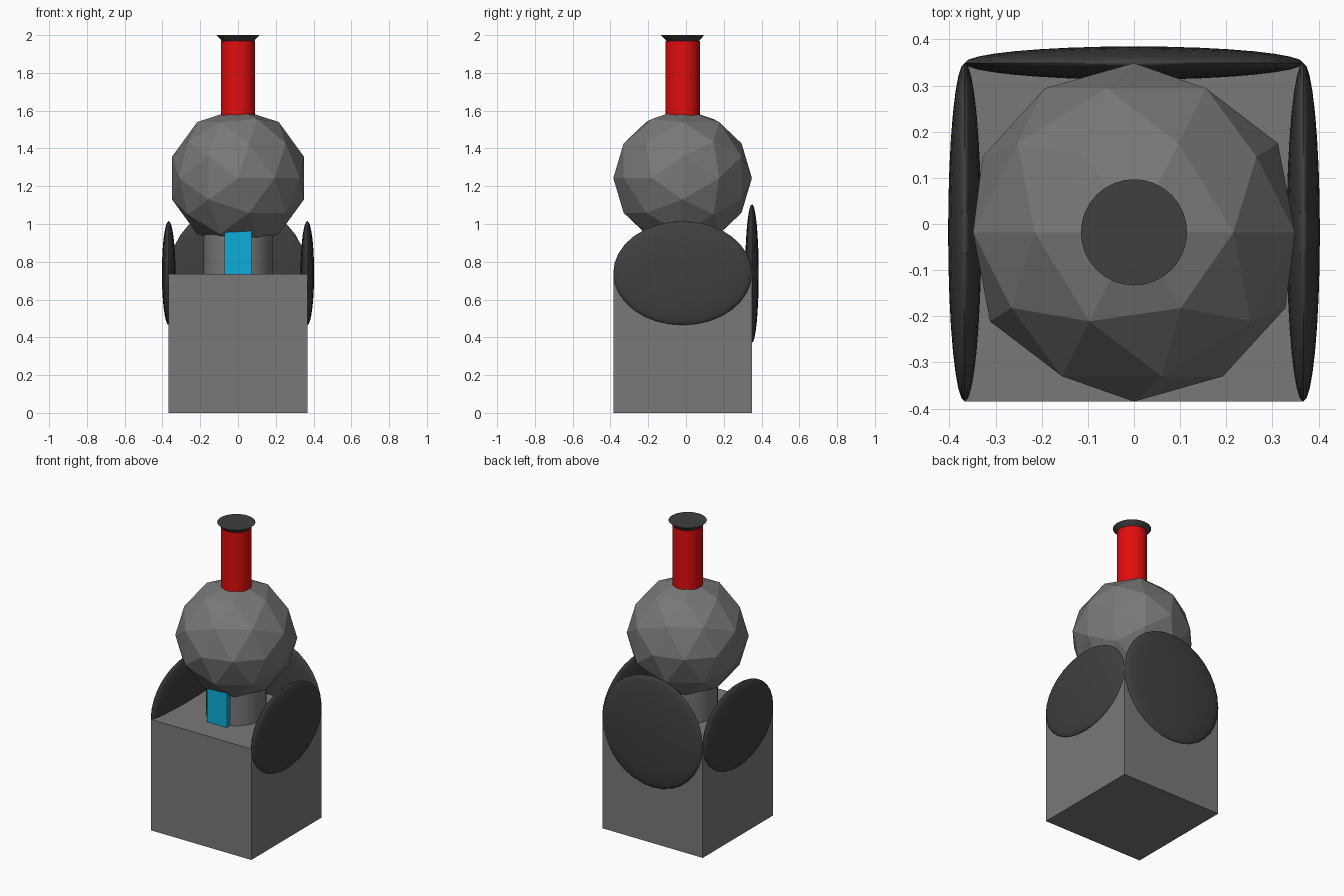
import bpy, math

if "Cube" in bpy.data.objects:
    bpy.data.objects.remove(bpy.data.objects["Cube"])

CY = -0.018  # shared centre line of body, head and chimney


def material(name, rgb):
    m = bpy.data.materials.new(name)
    m.diffuse_color = (*rgb, 1)
    m.use_nodes = True
    m.node_tree.nodes["Principled BSDF"].inputs["Base Color"].default_value = m.diffuse_color
    return m


grey = material("mid grey", (0.19, 0.19, 0.19))
dark = material("dark grey", (0.05, 0.05, 0.05))
red = material("red", (0.75, 0.004, 0.004))
blue = material("cyan blue", (0.004, 0.42, 0.70))


def finish(name, mat, smooth=False):
    ob = bpy.context.object
    ob.name = name
    ob.data.materials.append(mat)
    bpy.ops.object.transform_apply(location=False, rotation=True, scale=True)
    if smooth:
        bpy.ops.object.shade_smooth_by_angle(angle=math.radians(30))
    return ob


def box(name, mat, lo, hi):
    bpy.ops.mesh.primitive_cube_add(size=1, location=[(a + b) / 2 for a, b in zip(lo, hi)])
    bpy.context.object.scale = [b - a for a, b in zip(lo, hi)]
    return finish(name, mat)


def tube(name, mat, r1, r2, z0, z1):
    bpy.ops.mesh.primitive_cone_add(vertices=32, radius1=r1, radius2=r2, depth=z1 - z0,
                                    location=(0, CY, (z0 + z1) / 2))
    return finish(name, mat, True)


def disc(name, loc, radii):
    bpy.ops.mesh.primitive_uv_sphere_add(segments=32, ring_count=16, radius=1, location=loc)
    bpy.context.object.scale = radii
    return finish(name, dark, True)


# Square body
box("body", grey, (-0.367, -0.385, 0), (0.367, 0.349, 0.735))

# Neck and front plate
tube("neck", grey, 0.182, 0.182, 0.735, 1.0)
box("front_plate", blue, (-0.072, -0.22, 0.735), (0.072, -0.1, 1.0))

# Low-poly head, with its poles along y
bpy.ops.mesh.primitive_ico_sphere_add(subdivisions=2, radius=0.367, location=(0, CY, 1.243),
                                      rotation=(math.pi / 2, 0, 0))
finish("head", grey)

# Flattened discs on the sides and back
for side, s in (("left", -1), ("right", 1)):
    disc(side + "_disc", (s * 0.367, CY, 0.74), (0.036, 0.367, 0.275))
disc("back_disc", (0, 0.349, 0.738), (0.367, 0.036, 0.367))

# Chimney and flared cap
tube("chimney", red, 0.091, 0.091, 1.5, 1.97)
tube("chimney_cap", dark, 0.086, 0.115, 1.97, 2.0)
